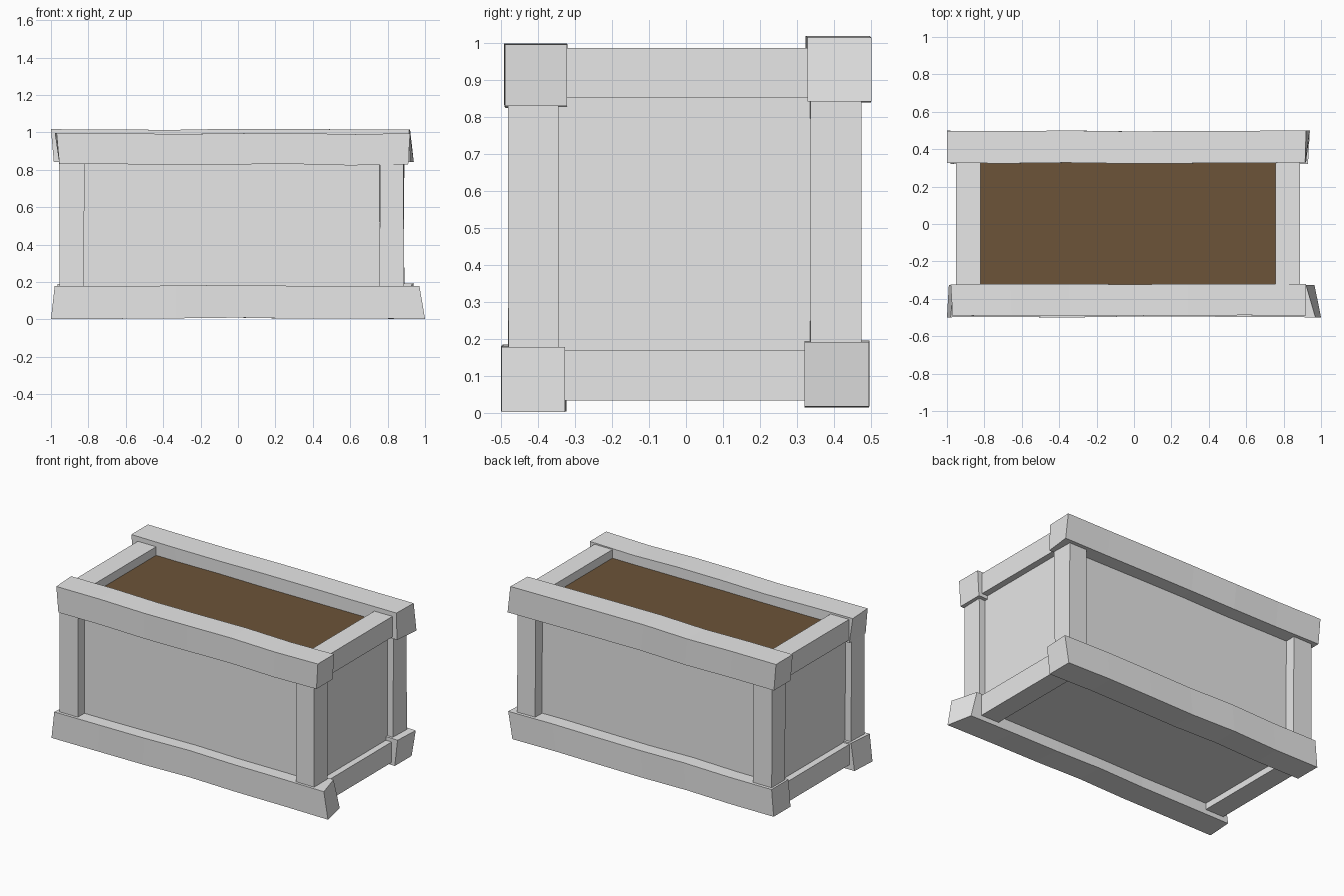
import bpy
import bmesh
import random

random.seed(4)

cube = bpy.data.objects.get("Cube")
if cube:
    bpy.data.objects.remove(cube, do_unlink=True)


def material(name, colour):
    mat = bpy.data.materials.new(name)
    mat.use_nodes = True
    mat.diffuse_color = colour
    mat.node_tree.nodes["Principled BSDF"].inputs["Base Color"].default_value = colour
    return mat


GREY = material("pale_grey", (0.8, 0.8, 0.8, 1))
SOIL = material("soil_brown", (0.15, 0.088, 0.04, 1))


def loft(name, rings, mat):
    """Join four-cornered rings into a closed, flat-shaded bar."""
    bm = bmesh.new()
    loops = [[bm.verts.new(p) for p in ring] for ring in rings]
    for a, b in zip(loops, loops[1:]):
        for i in range(4):
            j = (i + 1) % 4
            bm.faces.new((a[i], a[j], b[j], b[i]))
    bm.faces.new(loops[0])
    bm.faces.new(loops[-1])
    bmesh.ops.recalc_face_normals(bm, faces=bm.faces)
    mesh = bpy.data.meshes.new(name)
    bm.to_mesh(mesh)
    bm.free()
    mesh.materials.append(mat)
    obj = bpy.data.objects.new(name, mesh)
    bpy.context.collection.objects.link(obj)
    return obj


def box(name, x, y, z, mat=GREY, wobble=0.0):
    def shake():
        return random.uniform(-wobble, wobble)
    rings = [[(px + shake(), py + shake(), pz) for px, py in
              ((x[0], y[0]), (x[1], y[0]), (x[1], y[1]), (x[0], y[1]))]
             for pz in z]
    return loft(name, rings, mat)


def beam(name, low_ends, high_ends, y, z, segments=6):
    """Hand-hewn bar along x; the end corners run outer-bottom, inner-bottom,
    inner-top, outer-top, with y given as (outer, inner)."""
    section = ((y[0], z[0]), (y[1], z[0]), (y[1], z[1]), (y[0], z[1]))
    rings = []
    for s in range(segments + 1):
        t = s / segments
        dy = random.uniform(-0.003, 0.003)
        dz = random.uniform(-0.005, 0.005)
        rings.append([(a + (b - a) * t, cy + dy, cz + dz)
                      for a, b, (cy, cz) in zip(low_ends, high_ends, section)])
    return loft(name, rings, GREY)


# Long beams with skewed ends
beam("front_bottom_beam", (-1.0, -0.99, -0.965, -0.98), (1.0, 0.965, 0.92, 0.97),
     (-0.497, -0.325), (0.007, 0.182))
beam("front_top_beam", (-0.955, -0.955, -0.98, -0.97), (0.91, 0.91, 0.92, 0.92),
     (-0.49, -0.322), (0.828, 0.994))
beam("back_bottom_beam", (-0.98, -0.98, -0.965, -0.965), (0.91, 0.91, 0.93, 0.94),
     (0.494, 0.32), (0.018, 0.192))
beam("back_top_beam", (-0.985, -0.985, -1.0, -1.0), (0.94, 0.92, 0.915, 0.92),
     (0.498, 0.326), (0.844, 1.018))

# Corner posts and end rails
LEFT_X = (0.757, 0.887)
RIGHT_X = (-0.953, -0.82)
for side, x in (("left", LEFT_X), ("right", RIGHT_X)):
    box("front_post_" + side, x, (-0.479, -0.345), (0.15, 0.86), wobble=0.003)
    box("back_post_" + side, x, (0.335, 0.472), (0.15, 0.88), wobble=0.003)
    box("bottom_rail_" + side, x, (-0.36, 0.36), (0.034, 0.168))
    box("top_rail_" + side, x, (-0.36, 0.36), (0.851, 0.986))

# Recessed panels forming the planter body, and the soil on top
box("planter_body", (-0.91, 0.845), (-0.412, 0.405), (0.075, 0.922))
box("soil", (-0.83, 0.77), (-0.34, 0.34), (0.922, 0.93), SOIL)
